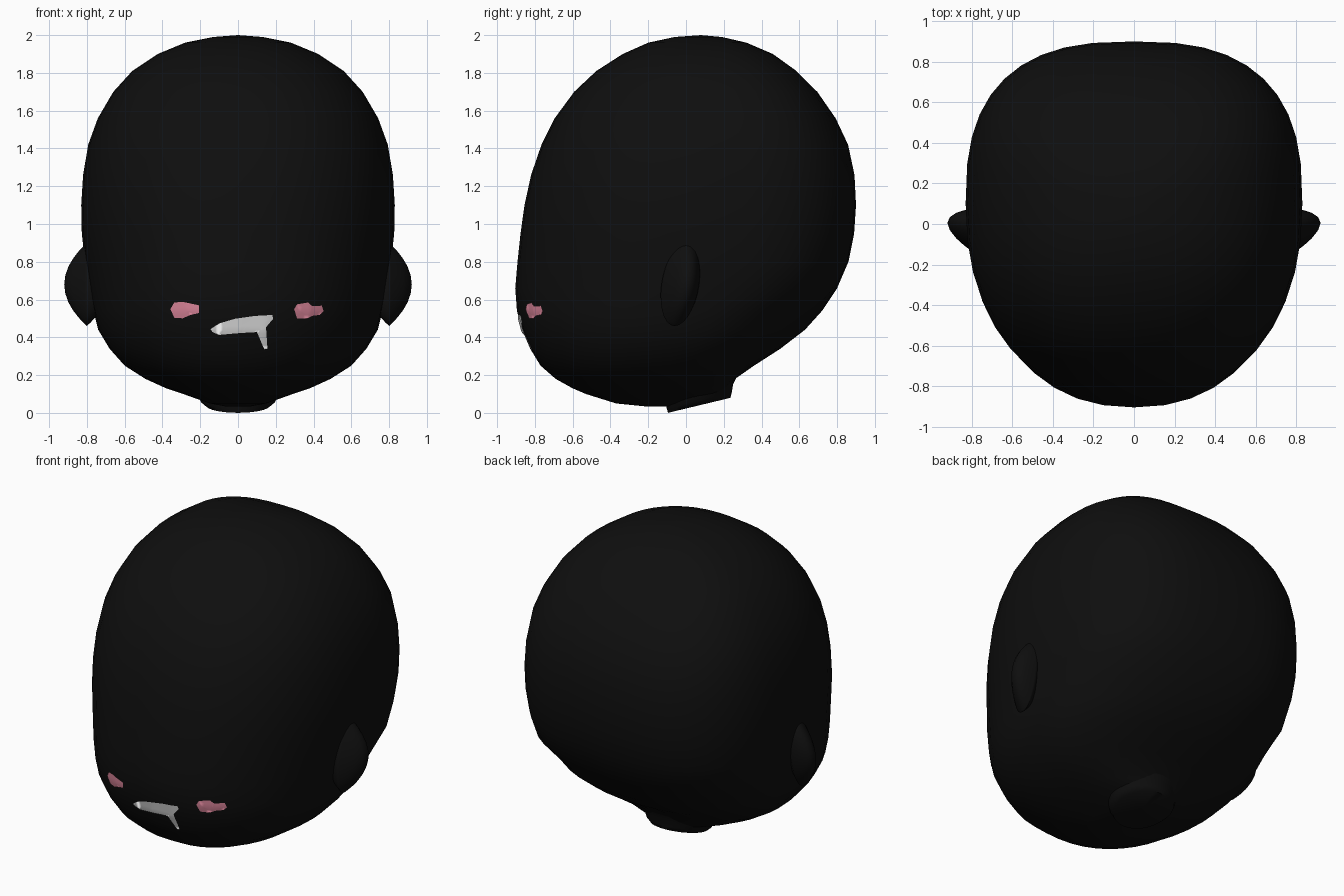
import bpy, bmesh, math
from mathutils import Vector
from mathutils.bvhtree import BVHTree

if "Cube" in bpy.data.objects:
    bpy.data.objects.remove(bpy.data.objects["Cube"])


def material(name, rgb):
    m = bpy.data.materials.new(name)
    m.diffuse_color = (*rgb, 1)
    m.use_nodes = True
    m.node_tree.nodes["Principled BSDF"].inputs["Base Color"].default_value = m.diffuse_color
    return m


BLACK = material("matte black", (0.0045, 0.0045, 0.0045))
PINK = material("blush pink", (0.72, 0.24, 0.33))
WHITE = material("mouth white", (0.85, 0.85, 0.85))


def finish(bm, name, mat, angle=180):
    me = bpy.data.meshes.new(name)
    bm.to_mesh(me)
    bm.free()
    ob = bpy.data.objects.new(name, me)
    bpy.context.collection.objects.link(ob)
    me.materials.append(mat)
    bpy.ops.object.select_all(action='DESELECT')
    ob.select_set(True)
    bpy.context.view_layer.objects.active = ob
    bpy.ops.object.shade_smooth_by_angle(angle=math.radians(angle))
    return ob


def loft(bm, rings):
    """Skin closed rings of points and cap both ends."""
    loops = [[bm.verts.new(p) for p in r] for r in rings]
    n = len(loops[0])
    for a, b in zip(loops, loops[1:]):
        for i in range(n):
            j = (i + 1) % n
            bm.faces.new((a[i], a[j], b[j], b[i]))
    for ends in (loops[0], loops[-1]):
        c = bm.verts.new(sum((v.co for v in ends), Vector()) / n)
        for i in range(n):
            bm.faces.new((ends[i], ends[(i + 1) % n], c))
    bmesh.ops.recalc_face_normals(bm, faces=bm.faces)


# Head: height, half width, front y, back y
PROFILE = [
    (0.035, 0.07, -0.22, 0.00), (0.05, 0.15, -0.37, 0.10),
    (0.10, 0.29, -0.53, 0.20), (0.13, 0.38, -0.60, 0.22),
    (0.18, 0.49, -0.69, 0.26), (0.25, 0.60, -0.77, 0.36),
    (0.34, 0.68, -0.825, 0.50), (0.44, 0.74, -0.868, 0.63),
    (0.54, 0.765, -0.895, 0.72), (0.66, 0.79, -0.904, 0.80),
    (0.80, 0.81, -0.892, 0.86), (0.95, 0.827, -0.876, 0.89),
    (1.10, 0.83, -0.855, 0.90), (1.26, 0.82, -0.82, 0.892),
    (1.42, 0.793, -0.765, 0.858), (1.56, 0.742, -0.695, 0.792),
    (1.70, 0.66, -0.592, 0.695), (1.81, 0.56, -0.475, 0.585),
    (1.90, 0.425, -0.335, 0.46), (1.96, 0.28, -0.20, 0.32),
    (1.99, 0.13, -0.06, 0.19),
]


def head_ring(z, w, front, back, n=40):
    yc = 0.1 - 0.25 * max(0, (0.7 - z) / 0.6)
    ring = []
    for i in range(n):
        t = 2 * math.pi * i / n
        s, c = math.sin(t), math.cos(t)
        e = 2 / (2.65 if s > 0 and z > 0.6 else 2.25)
        depth = back - yc if s > 0 else yc - front
        ring.append((w * math.copysign(abs(c) ** e, c),
                     yc + depth * math.copysign(abs(s) ** e, s), z))
    return ring


bm = bmesh.new()
loft(bm, [head_ring(*row) for row in PROFILE])
top = max(bm.verts, key=lambda v: (v.co.z, -abs(v.co.x), -abs(v.co.y - 0.065)))
top.co.z = 2.0
surface = BVHTree.FromBMesh(bm)
finish(bm, "head", BLACK)

# Neck stub with a tilted flat end
bm = bmesh.new()
rings = []
for h, rx, ry in [(0, 0.17, 0.165), (0.025, 0.2, 0.172),
                  (0.07, 0.215, 0.18), (0.12, 0.24, 0.21), (0.19, 0.30, 0.27)]:
    ring = []
    for i in range(28):
        t = 2 * math.pi * i / 28
        y = ry * math.sin(t)
        ring.append((rx * math.cos(t), 0.07 + y, 0.04 + h + 0.24 * y))
    rings.append(ring)
loft(bm, rings)
finish(bm, "neck", BLACK, 60)

# Ears: rounded fins leaning backward
for side, name in ((1, "right_ear"), (-1, "left_ear")):
    bm = bmesh.new()
    bmesh.ops.create_uvsphere(bm, u_segments=20, v_segments=14, radius=1)
    for v in bm.verts:
        x, y, z = v.co
        out = math.copysign(x * x, x)
        v.co = (side * (0.8 + 0.12 * out),
                -0.03 + 0.1 * y + 0.035 * out + 0.03 * z, 0.68 + 0.22 * z)
    bmesh.ops.recalc_face_normals(bm, faces=bm.faces)
    finish(bm, name, BLACK)


def decal(name, mat, outline):
    """Thin patch cut to an outline and draped on the front of the head."""
    bm = bmesh.new()
    bm.faces.new([bm.verts.new((x, 0, z)) for x, z in outline])
    bmesh.ops.triangulate(bm, faces=bm.faces[:])
    for axis, lo, hi in ((0, -20, 24), (2, 15, 31)):
        for k in range(lo, hi):
            co, no = Vector(), Vector()
            co[axis], no[axis] = k * 0.02, 1
            bmesh.ops.bisect_plane(bm, geom=bm.verts[:] + bm.edges[:] + bm.faces[:],
                                   plane_co=co, plane_no=no)
    for v in bm.verts:
        hit, normal, _, _ = surface.ray_cast(Vector((v.co.x, -2, v.co.z)), Vector((0, 1, 0)))
        v.co = hit + normal * 0.006
    bm.normal_update()
    for f in bm.faces:
        if f.normal.y > 0:
            f.normal_flip()
    finish(bm, name, mat)


# Crooked smile and cheek blushes
decal("mouth", WHITE, [
    (-0.145, 0.445), (-0.10, 0.475), (-0.015, 0.50), (0.09, 0.515), (0.18, 0.52),
    (0.185, 0.50), (0.147, 0.455), (0.142, 0.41), (0.155, 0.34), (0.138, 0.34),
    (0.122, 0.40), (0.10, 0.43), (0.01, 0.425), (-0.10, 0.415), (-0.135, 0.43)])
decal("left_blush", PINK, [
    (-0.355, 0.55), (-0.335, 0.585), (-0.29, 0.588), (-0.25, 0.57), (-0.205, 0.57),
    (-0.205, 0.53), (-0.25, 0.52), (-0.29, 0.502), (-0.335, 0.505)])
decal("right_blush", PINK, [
    (0.295, 0.55), (0.31, 0.575), (0.37, 0.585), (0.39, 0.565), (0.44, 0.568),
    (0.45, 0.54), (0.43, 0.52), (0.39, 0.515), (0.36, 0.50), (0.31, 0.502)])
